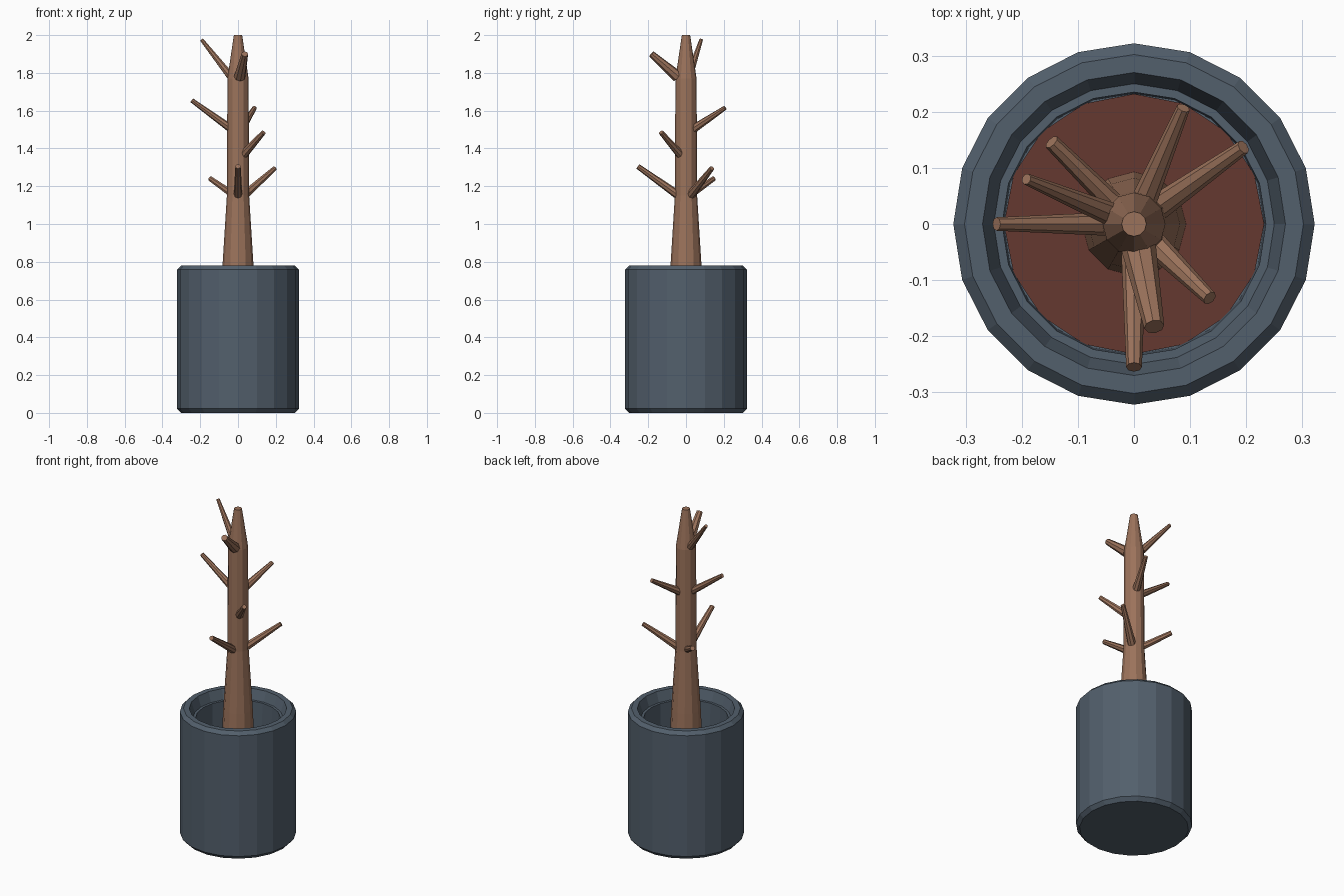
import bpy, bmesh, math
from mathutils import Vector

if "Cube" in bpy.data.objects:
    bpy.data.objects.remove(bpy.data.objects["Cube"])


def material(name, rgb):
    m = bpy.data.materials.new(name)
    m.diffuse_color = (*rgb, 1)
    m.use_nodes = True
    m.node_tree.nodes["Principled BSDF"].inputs["Base Color"].default_value = m.diffuse_color
    return m


POT = material("slate", (0.085, 0.115, 0.15))
SOIL = material("soil_red", (0.13, 0.04, 0.03))
BARK = material("bark", (0.33, 0.17, 0.105))


def finish(bm, name, mat):
    bmesh.ops.recalc_face_normals(bm, faces=bm.faces)
    me = bpy.data.meshes.new(name)
    bm.to_mesh(me)
    bm.free()
    me.materials.append(mat)
    ob = bpy.data.objects.new(name, me)
    bpy.context.collection.objects.link(ob)
    return ob


def lathe(name, profile, sides, mat):
    """Closed solid from (radius, z) rings, capped at both ends."""
    bm = bmesh.new()
    rings = []
    for r, z in profile:
        rings.append([bm.verts.new((r * math.cos(2 * math.pi * i / sides),
                                    r * math.sin(2 * math.pi * i / sides), z))
                      for i in range(sides)])
    for a, b in zip(rings, rings[1:]):
        for i in range(sides):
            j = (i + 1) % sides
            bm.faces.new((a[i], a[j], b[j], b[i]))
    bm.faces.new(rings[0])
    bm.faces.new(rings[-1])
    return finish(bm, name, mat)


# Pot with chamfered edges and a stepped inner lip
lathe("pot", [(0.302, 0), (0.322, 0.022), (0.322, 0.76), (0.302, 0.78),
              (0.27, 0.78), (0.25, 0.72), (0.235, 0.72), (0.232, 0.50)], 20, POT)

# Soil disc
lathe("soil", [(0.232, 0.51), (0.232, 0.54)], 16, SOIL)

# Trunk
lathe("trunk", [(0.093, 0.535), (0.082, 0.78), (0.059, 1.15),
                (0.056, 1.77), (0.022, 2.0)], 12, BARK)

# Bare branches: tip position, height where they leave the trunk, radii
branches = [
    ((-0.245, 0.0, 1.655), 1.51, 0.021, 0.012),
    ((0.0, -0.255, 1.305), 1.155, 0.023, 0.014),
    ((0.036, -0.183, 1.90), 1.78, 0.031, 0.018),
    ((0.135, -0.132, 1.485), 1.37, 0.023, 0.013),
    ((0.195, 0.137, 1.295), 1.155, 0.024, 0.013),
    ((0.088, 0.207, 1.615), 1.505, 0.023, 0.012),
    ((-0.147, 0.146, 1.24), 1.16, 0.020, 0.014),
    ((-0.192, 0.08, 1.975), 1.785, 0.021, 0.010),
]
for n, (tip, z, r0, r1) in enumerate(branches):
    tip = Vector(tip)
    out = Vector((tip.x, tip.y, 0)).normalized()
    base = out * 0.045 + Vector((0, 0, z))
    axis = tip - base
    bm = bmesh.new()
    bmesh.ops.create_cone(bm, cap_ends=True, segments=8, radius1=r0,
                          radius2=r1, depth=axis.length)
    ob = finish(bm, f"branch_{n + 1}", BARK)
    ob.rotation_euler = axis.to_track_quat('Z', 'Y').to_euler()
    ob.location = (base + tip) / 2
